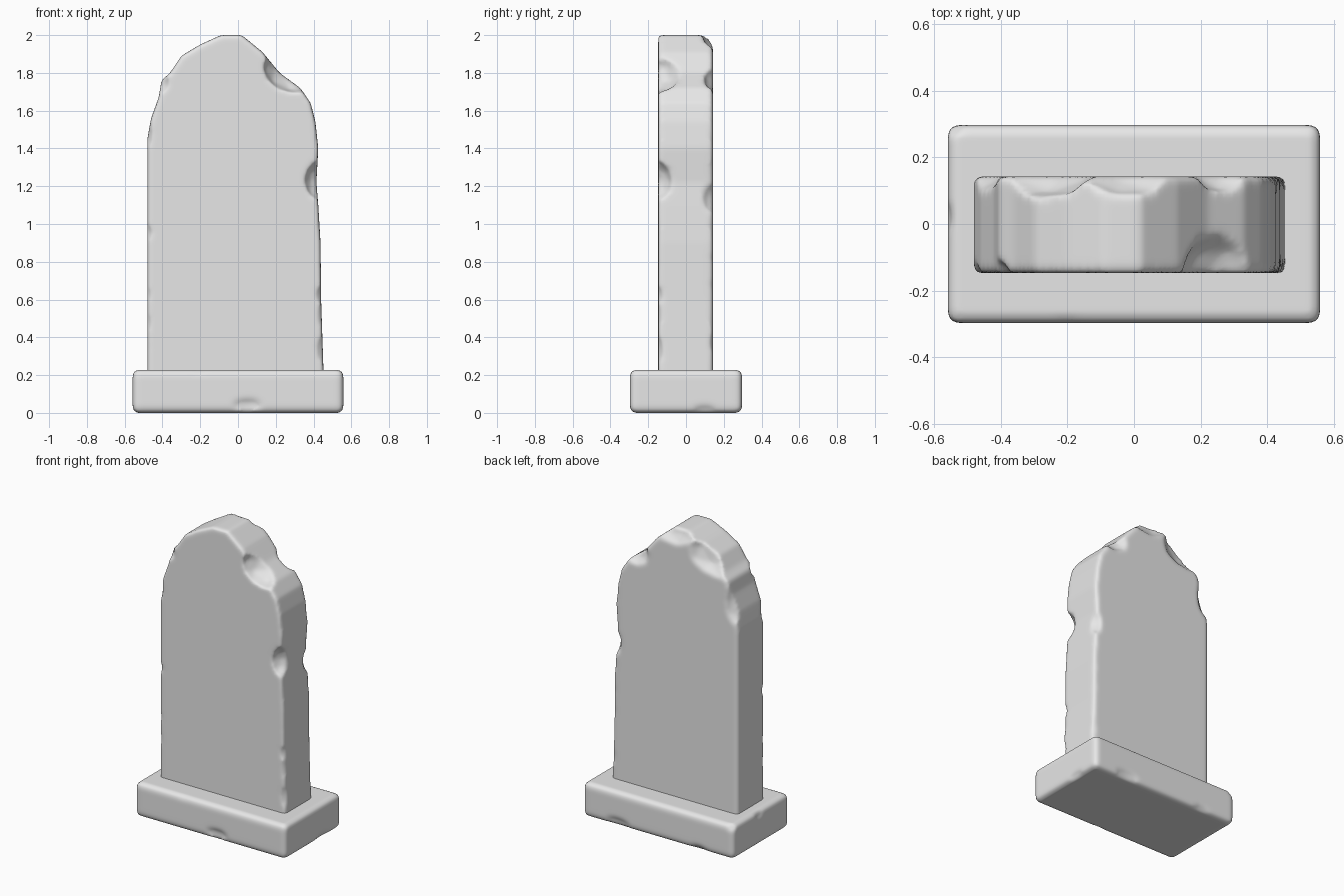
import bpy
import bmesh
import random
from mathutils import Matrix, Vector

cube = bpy.data.objects.get("Cube")
if cube:
    bpy.data.objects.remove(cube, do_unlink=True)
random.seed(7)

stone = bpy.data.materials.new("grey stone")
stone.use_nodes = True
GREY = (0.8, 0.8, 0.8, 1)
stone.diffuse_color = GREY
stone.node_tree.nodes["Principled BSDF"].inputs["Base Color"].default_value = GREY


def add_object(name, bm):
    bmesh.ops.recalc_face_normals(bm, faces=bm.faces)
    mesh = bpy.data.meshes.new(name)
    bm.to_mesh(mesh)
    bm.free()
    obj = bpy.data.objects.new(name, mesh)
    bpy.context.collection.objects.link(obj)
    return obj


def prism(name, outline, y_front, y_back):
    """Extrude an x-z outline from front to back."""
    bm = bmesh.new()
    face = bm.faces.new([bm.verts.new((x, y_front, z)) for x, z in outline])
    new = bmesh.ops.extrude_face_region(bm, geom=[face])["geom"]
    verts = [v for v in new if isinstance(v, bmesh.types.BMVert)]
    bmesh.ops.translate(bm, verts=verts, vec=(0, y_back - y_front, 0))
    return add_object(name, bm)


def weather(obj, chips, bevel, voxel):
    """Knock rounded chips out of a block, then wear its edges soft."""
    mod = obj.modifiers.new("edges", "BEVEL")
    mod.width, mod.segments = bevel, 3
    mod.angle_limit = 0.9
    cutters = []
    for centre, radii in chips:
        bm = bmesh.new()
        place = Matrix.LocRotScale(Vector(centre), None, Vector(radii))
        bmesh.ops.create_icosphere(bm, subdivisions=2, radius=1, matrix=place)
        cutter = add_object("chip_cutter", bm)
        cutter.hide_render = True
        cutters.append(cutter)
        mod = obj.modifiers.new("chip", "BOOLEAN")
        mod.operation, mod.object, mod.solver = "DIFFERENCE", cutter, "EXACT"
    mod = obj.modifiers.new("surface", "REMESH")
    mod.mode, mod.voxel_size = "VOXEL", voxel
    mod = obj.modifiers.new("wear", "SMOOTH")
    mod.factor, mod.iterations = 0.5, 6

    # Bake the result and discard the cutters
    bpy.context.view_layer.update()
    graph = bpy.context.evaluated_depsgraph_get()
    mesh = bpy.data.meshes.new_from_object(obj.evaluated_get(graph))
    obj.modifiers.clear()
    obj.data = mesh
    for cutter in cutters:
        bpy.data.objects.remove(cutter, do_unlink=True)
    mesh.materials.clear()
    mesh.materials.append(stone)
    for poly in mesh.polygons:
        poly.use_smooth = True
        poly.material_index = 0


# Upright slab with a worn, rounded head
head = [(-0.48, 0.15), (-0.48, 1.45), (-0.46, 1.56), (-0.42, 1.67),
        (-0.405, 1.76), (-0.36, 1.8), (-0.3, 1.89), (-0.2, 1.95),
        (-0.09, 2.0), (0.02, 2.0), (0.13, 1.91), (0.22, 1.8), (0.33, 1.72),
        (0.385, 1.64), (0.41, 1.54), (0.425, 1.4), (0.415, 1.22),
        (0.425, 1.1), (0.437, 0.9), (0.44, 0.6), (0.455, 0.15)]
slab = prism("upright_slab", head, -0.147, 0.143)
slab_chips = [
    ((0.3, -0.16, 1.83), (0.17, 0.15, 0.14)),     # broken front shoulder
    ((0.44, -0.16, 1.23), (0.09, 0.09, 0.11)),    # side notches
    ((0.45, 0.16, 1.14), (0.07, 0.08, 0.1)),
    ((0.28, 0.18, 1.78), (0.12, 0.09, 0.09)),     # worn back of the head
    ((0, 0.18, 2.03), (0.2, 0.1, 0.13)),
    ((-0.31, 0.2, 1.93), (0.22, 0.13, 0.18)),
    ((-0.48, 0.18, 1.64), (0.1, 0.09, 0.18)),
    ((-0.43, -0.17, 1.75), (0.07, 0.07, 0.07)),   # front left shoulder
    ((-0.49, -0.17, 1.48), (0.04, 0.06, 0.1)),
]
# Small nicks along the upright corners
for x, y in ((-0.49, -0.16), (0.45, -0.16), (0.45, 0.158)):
    for i in range(5):
        z = 0.36 + 0.15 * i + random.uniform(-0.04, 0.04)
        r = random.uniform(0.025, 0.042)
        slab_chips.append(((x, y, z), (r, r, random.uniform(0.05, 0.09))))
weather(slab, slab_chips, 0.016, 0.012)

# Plinth
w, h = 0.558, 0.228
base = prism("plinth", [(-w, 0), (w, 0), (w, h), (-w, h)], -0.297, 0.297)
base_chips = [
    ((0.05, -0.32, 0.04), (0.11, 0.04, 0.05)),
    ((-0.2, -0.315, 0.23), (0.1, 0.035, 0.03)),
    ((0.3, 0.315, 0.02), (0.12, 0.035, 0.05)),
    ((-0.3, 0.315, 0.0), (0.1, 0.04, 0.04)),
    ((0.575, 0.1, 0.01), (0.035, 0.09, 0.04)),
    ((-0.575, 0.02, 0.21), (0.03, 0.06, 0.05)),
    ((-0.57, 0.31, 0.23), (0.07, 0.05, 0.05)),
]
weather(base, base_chips, 0.03, 0.012)
